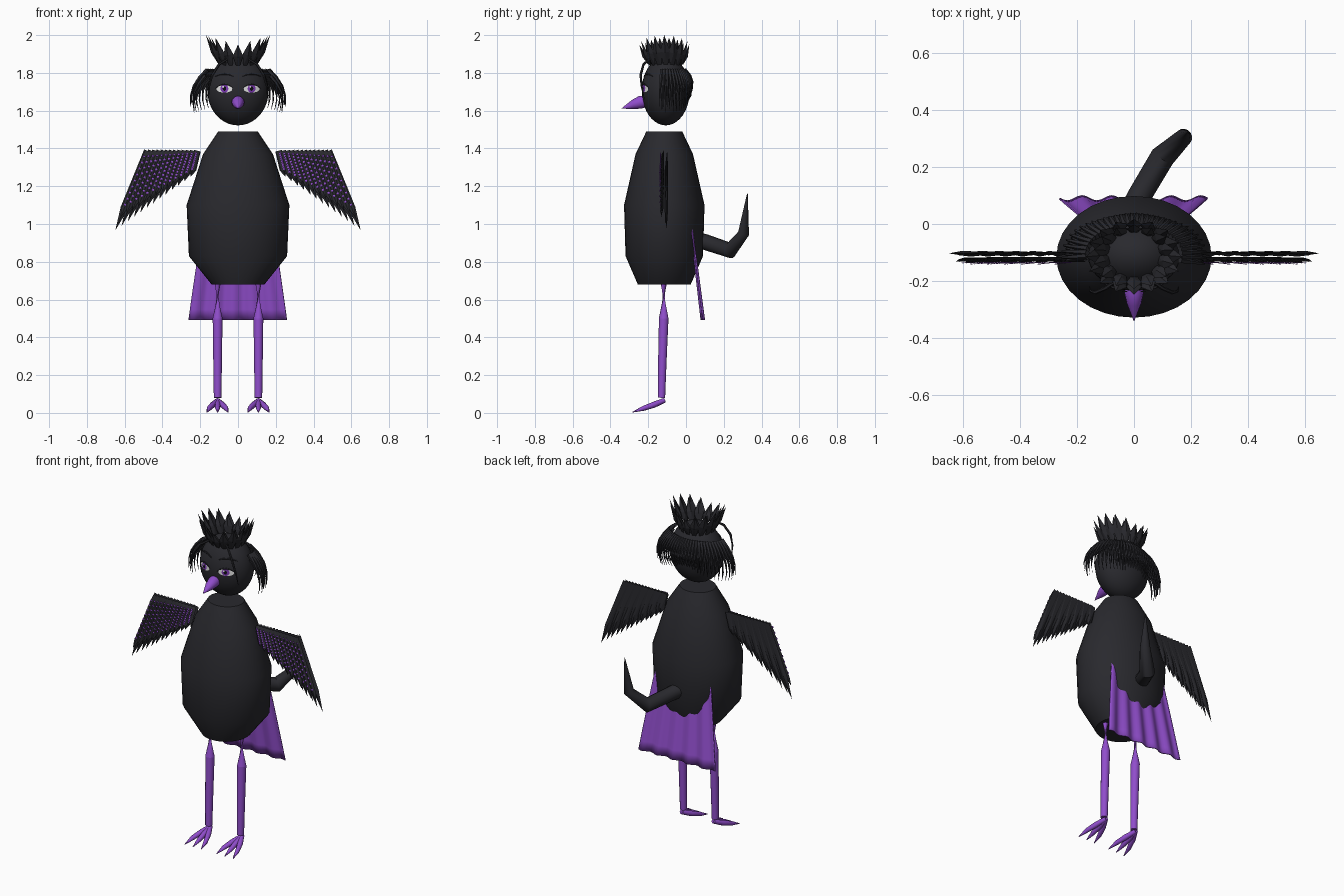
import bpy, bmesh, math
from math import sin, cos, pi, sqrt
from mathutils import Vector

if "Cube" in bpy.data.objects:
    bpy.data.objects.remove(bpy.data.objects["Cube"])


def material(name, rgb):
    m = bpy.data.materials.new(name)
    m.use_nodes = True
    m.diffuse_color = (*rgb, 1)
    m.node_tree.nodes["Principled BSDF"].inputs["Base Color"].default_value = (*rgb, 1)
    return m


BLACK = material("feather_black", (0.022, 0.022, 0.027))
PURPLE = material("purple", (0.28, 0.075, 0.6))
WHITE = material("eye_white", (0.75, 0.75, 0.75))
VIOLET = material("iris_violet", (0.2, 0.04, 0.45))
PUPIL = material("pupil_black", (0.004, 0.004, 0.005))


def finish(name, bm, mat, smooth=True, closed=True):
    if closed:
        bmesh.ops.recalc_face_normals(bm, faces=bm.faces)
    mesh = bpy.data.meshes.new(name)
    bm.to_mesh(mesh)
    bm.free()
    mesh.materials.append(mat)
    ob = bpy.data.objects.new(name, mesh)
    bpy.context.collection.objects.link(ob)
    if smooth:
        bpy.ops.object.select_all(action='DESELECT')
        ob.select_set(True)
        bpy.context.view_layer.objects.active = ob
        bpy.ops.object.shade_smooth_by_angle(angle=math.radians(45))
    return ob


def skin(bm, rings):
    """Join equal rings of vertices and cap both ends."""
    n = len(rings[0])
    for a, b in zip(rings, rings[1:]):
        for i in range(n):
            j = (i + 1) % n
            bm.faces.new((a[i], a[j], b[j], b[i]))
    bm.faces.new(rings[0])
    bm.faces.new(rings[-1])


def tube(bm, path, sides=8):
    """Tapered tube through points (x, y, z, radius)."""
    pts = [Vector(p[:3]) for p in path]
    rings = []
    for i, p in enumerate(pts):
        d = pts[min(i + 1, len(pts) - 1)] - pts[max(i - 1, 0)]
        q = d.to_track_quat('Z', 'Y')
        rings.append([bm.verts.new(p + q @ Vector((cos(2 * pi * k / sides), sin(2 * pi * k / sides), 0)) * path[i][3])
                      for k in range(sides)])
    skin(bm, rings)


def blade(bm, base, tip, width, normal, root=0.8, belly=0.7, thick=0.006):
    """Flat pointed feather with a raised middle on both sides."""
    base, tip, normal = Vector(base), Vector(tip), Vector(normal).normalized()
    side = (tip - base).cross(normal).normalized() * width / 2
    mid = base.lerp(tip, belly)
    rim = [bm.verts.new(v) for v in (base - side * root, base + side * root, mid + side, tip, mid - side)]
    for s in (1, -1):
        c = bm.verts.new(mid + normal * thick * s)
        for i in range(5):
            bm.faces.new((rim[i], rim[(i + 1) % 5], c))


def mirrored(path):
    return [(-p[0], *p[1:]) for p in path]


# Body: rings of height, half width, half depth
bm = bmesh.new()
CY = -0.115
rings = []
for z, rx, ry in ((0.68, 0.14, 0.14), (0.83, 0.26, 0.205), (1.1, 0.272, 0.213), (1.37, 0.185, 0.152), (1.49, 0.105, 0.095)):
    rings.append([bm.verts.new((rx * cos(2 * pi * k / 32), CY + ry * sin(2 * pi * k / 32), z)) for k in range(32)])
skin(bm, rings)
finish("body", bm, BLACK)

# Head
HC, HR = Vector((0, -0.107, 1.705)), Vector((0.162, 0.127, 0.183))
bm = bmesh.new()
bmesh.ops.create_uvsphere(bm, u_segments=32, v_segments=20, radius=1)
for v in bm.verts:
    v.co = HC + v.co * HR
finish("head", bm, BLACK)


def face_y(x, z, off):
    k = 1 - (x / HR.x) ** 2 - ((z - HC.z) / HR.z) ** 2
    return HC.y - HR.y * sqrt(max(k, 0)) - off


def patch(name, cx, cz, rx, rz, off, mat):
    """Thin oval plate that follows the face."""
    bm = bmesh.new()
    co = lambda x, z: bm.verts.new((x, face_y(x, z, off), z))
    mid, n = co(cx, cz), 20
    rings = [[co(cx + f * rx * cos(2 * pi * i / n), cz + f * rz * sin(2 * pi * i / n)) for i in range(n)] for f in (0.5, 1)]
    for i in range(n):
        j = (i + 1) % n
        bm.faces.new((mid, rings[0][i], rings[0][j]))
        bm.faces.new((rings[0][i], rings[1][i], rings[1][j], rings[0][j]))
    finish(name, bm, mat, closed=False)


# Eyes, lashes and brows
lines = bmesh.new()
for s, side in ((1, "left"), (-1, "right")):
    x = 0.072 * s
    patch(side + "_eye_white", x, 1.715, 0.042, 0.02, 0.003, WHITE)
    patch(side + "_iris", x, 1.717, 0.021, 0.021, 0.005, VIOLET)
    patch(side + "_pupil", x, 1.717, 0.009, 0.012, 0.007, PUPIL)
    patch(side + "_eye_glint", x - 0.007, 1.726, 0.005, 0.005, 0.009, WHITE)
    lash, brow = [], []
    for i in range(9):
        t = i / 4 - 1
        lx, lz = x + 0.048 * t, 1.718 + 0.022 * (1 - t * t)
        lash.append((lx, face_y(lx, lz, 0.005), lz, 0.0045 - 0.003 * abs(t)))
        lz = 1.782 + 0.012 * (1 - t * t)
        brow.append((lx, face_y(lx, lz, 0.002), lz, 0.005 - 0.003 * abs(t)))
    tube(lines, lash, 6)
    tube(lines, brow, 6)
finish("lashes_and_brows", lines, BLACK)

# Beak
bm = bmesh.new()
tube(bm, [(0, -0.21, 1.65, 0.03), (0, -0.24, 1.645, 0.034), (0, -0.28, 1.632, 0.025), (0, -0.34, 1.612, 0.001)], 12)
finish("beak", bm, PURPLE)

# Crown of feathers in two rings
bm = bmesh.new()
for n, shift, r0, r1, drop in ((16, 0, 0.1, 0.17, 0), (14, 0.5, 0.085, 0.145, 0.012)):
    for i in range(n):
        a = 2 * pi * (i + shift) / n
        c, s = cos(a), sin(a)
        top = 1.95 + 0.05 * abs(c) - drop
        blade(bm, (r0 * c, -0.107 + r0 * 0.9 * s, 1.84), (r1 * c, -0.115 + r1 * 0.78 * s, top),
              0.055, (c, s, -0.4), root=0.4, belly=0.45, thick=0.012)
finish("crown_feathers", bm, BLACK, smooth=False)

# Hair strands round the sides and back, plus a loose lock each side of the face
bm = bmesh.new()
for layer in range(2):
    for i in range(33):
        a = -0.05 * pi + 1.1 * pi * (i + layer * 0.5) / 33
        c, s = cos(a), sin(a)
        flare = abs(c) ** 3
        path = []
        for t in (0, 0.25, 0.5, 0.75, 1):
            out = 0.004 + 0.022 * sin(pi * t) + flare * (0.03 + 0.075 * t * t) - layer * 0.006
            z = 1.815 - 0.03 * layer - t * (0.15 + 0.045 * flare) + 0.012 * sin(pi * t)
            k = max(0.8, sqrt(1 - ((z - HC.z) / HR.z) ** 2))
            path.append(((HR.x * k + out) * c, HC.y + (HR.y * k + out) * s * 0.95, z, 0.0105 * (1 - t) + 0.001))
        tube(bm, path, 5)
lock = [(0.05, -0.19, 1.875, 0.006), (0.1, -0.225, 1.845, 0.007), (0.135, -0.24, 1.79, 0.007),
        (0.152, -0.235, 1.73, 0.005), (0.156, -0.22, 1.66, 0.001)]
tube(bm, lock, 6)
tube(bm, mirrored(lock), 6)
finish("hair", bm, BLACK)

# Wings: long feathers behind, short rows in front with purple flecks
COLS, ROWS = 13, 9
for s, side in ((1, "left"), (-1, "right")):
    wing, fleck = bmesh.new(), bmesh.new()
    for i in range(COLS):
        t = i / (COLS - 1)
        base = Vector((s * (0.215 + 0.265 * t), -0.1, 1.388))
        tip = Vector((s * (0.25 + 0.4 * t), -0.103 - 0.006 * (i % 2), 1.25 - 0.285 * t))
        blade(wing, base, tip, 0.04, (0, 1, 0), root=0.9, belly=0.72, thick=0.008)
        for r in range(ROWS):
            f = 0.68 * r / ROWS
            a = base.lerp(tip, f) + Vector((0, -0.016, 0))
            b = base.lerp(tip, f + 0.24) + Vector((0, -0.03, 0))
            blade(wing, a, b, 0.03, (0, 1, 0), root=0.8, belly=0.5, thick=0.005)
            p = base.lerp(tip, f + 0.06) + Vector((s * 0.004, -0.034, 0))
            blade(fleck, p, p + (tip - base).normalized() * 0.012, 0.013, (0, 1, 0), thick=0.002)
    finish(side + "_wing", wing, BLACK, smooth=False)
    finish(side + "_wing_flecks", fleck, PURPLE, smooth=False)

# Tail with an upturned point
bm = bmesh.new()
tube(bm, [(-0.01, 0.04, 0.92, 0.042), (0.02, 0.1, 0.905, 0.042), (0.1, 0.235, 0.86, 0.043),
          (0.175, 0.305, 0.95, 0.03), (0.19, 0.325, 1.16, 0.002)], 14)
finish("tail", bm, BLACK)

# Cape: wavy sheet hanging from the shoulders
bm = bmesh.new()
NX, NZ, grid = 40, 16, []
for j in range(NZ + 1):
    v = j / NZ
    half = 0.105 + 0.155 * v ** 0.8
    row = []
    for i in range(NX + 1):
        u = 2 * i / NX - 1
        wave = 0.009 * v * sin(u * 5 * pi)
        row.append(bm.verts.new((half * u, -0.02 + 0.112 * v + wave, 1.395 - 0.903 * v)))
    grid.append(row)
for a, b in zip(grid, grid[1:]):
    for i in range(NX):
        bm.faces.new((a[i], a[i + 1], b[i + 1], b[i]))
cape = finish("cape", bm, PURPLE)
cape.modifiers.new("thickness", 'SOLIDIFY').thickness = 0.006

# Legs and three-toed feet
for s, side in ((1, "left"), (-1, "right")):
    x = 0.108 * s
    bm = bmesh.new()
    tube(bm, [(x, -0.118, 0.74, 0.028), (x, -0.118, 0.5, 0.026), (x, -0.125, 0.28, 0.023), (x, -0.13, 0.08, 0.02)], 14)
    finish(side + "_leg", bm, PURPLE)
    bm = bmesh.new()
    for spread in (-0.056, 0, 0.056):
        tube(bm, [(x, -0.115, 0.066, 0.013), (x + spread * 0.45, -0.17, 0.043, 0.016),
                  (x + spread * 0.8, -0.225, 0.024, 0.013), (x + spread, -0.283, 0.004, 0.002)], 8)
    finish(side + "_foot", bm, PURPLE)
